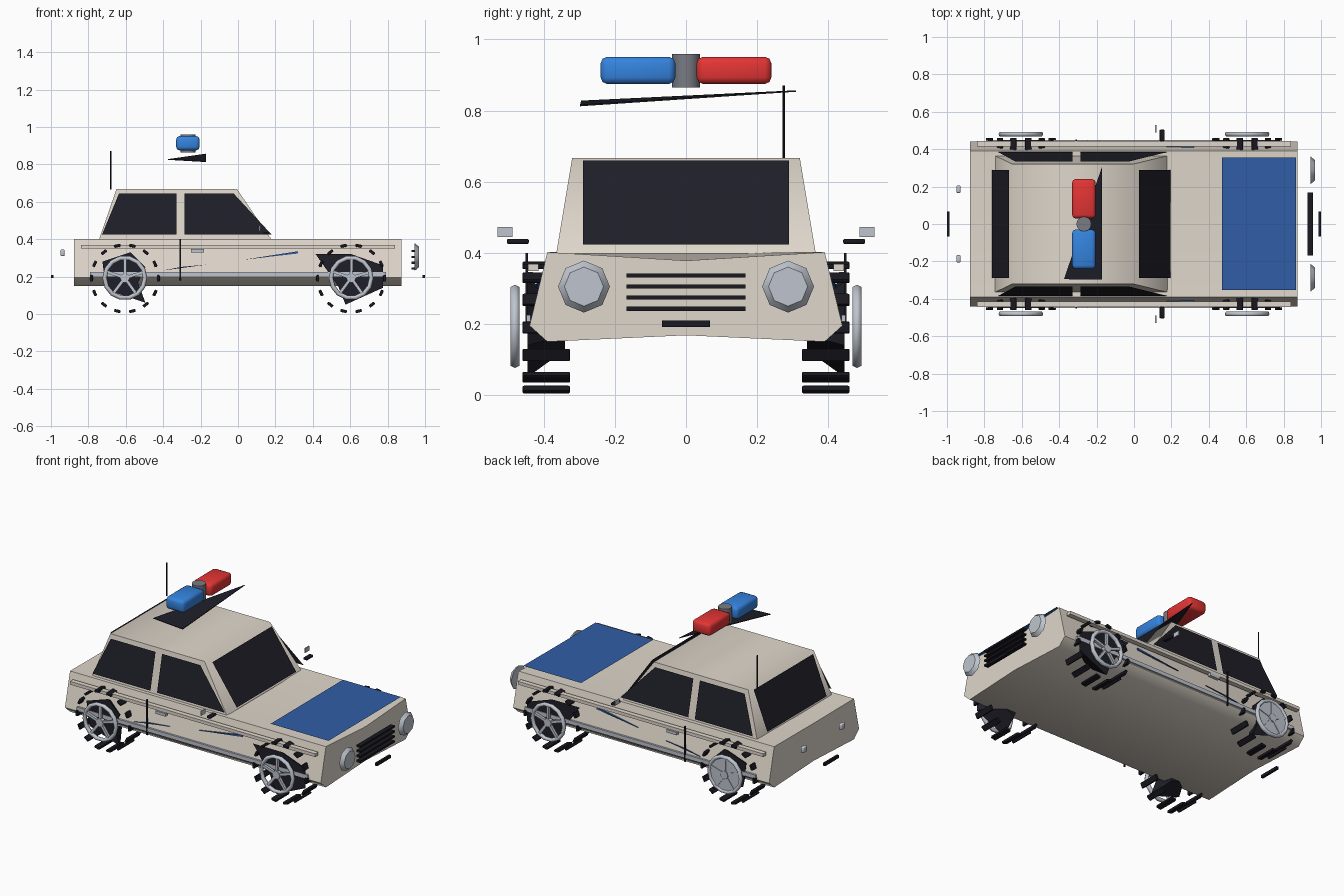
import bpy, bmesh, math
from mathutils import Vector, Matrix

if "Cube" in bpy.data.objects:
    bpy.data.objects.remove(bpy.data.objects["Cube"])


def mat(name, r, g, b):
    m = bpy.data.materials.new(name)
    m.diffuse_color = (r, g, b, 1)
    m.use_nodes = True
    m.node_tree.nodes["Principled BSDF"].inputs["Base Color"].default_value = m.diffuse_color
    return m


CREAM = mat("cream_paint", .74, .68, .60)
GLASS = mat("dark_glass", .013, .013, .021)
RUBBER = mat("black_rubber", .009, .009, .014)
SILVER = mat("silver", .52, .56, .62)
STEEL = mat("steel_grey", .19, .20, .23)
NAVY = mat("panel_blue", .030, .110, .38)
BLUE = mat("lamp_blue", .035, .23, .74)
RED = mat("lamp_red", .78, .035, .035)


def finish(name, bm, material, smooth=None):
    bmesh.ops.recalc_face_normals(bm, faces=bm.faces[:])
    me = bpy.data.meshes.new(name)
    bm.to_mesh(me)
    bm.free()
    me.materials.append(material)
    ob = bpy.data.objects.new(name, me)
    bpy.context.collection.objects.link(ob)
    if smooth:
        bpy.ops.object.select_all(action='DESELECT')
        ob.select_set(True)
        bpy.context.view_layer.objects.active = ob
        bpy.ops.object.shade_smooth_by_angle(angle=math.radians(smooth))
    return ob


def loft(name, low, top, material, smooth=None):
    """Closed solid between two polygons."""
    bm = bmesh.new()
    a = [bm.verts.new(p) for p in low]
    b = [bm.verts.new(p) for p in top]
    n = len(a)
    bm.faces.new(a[::-1])
    bm.faces.new(b)
    for i in range(n):
        bm.faces.new((a[i], a[(i + 1) % n], b[(i + 1) % n], b[i]))
    return finish(name, bm, material, smooth)


def prism(name, pts, vec, material, smooth=None):
    """Polygon extruded along a vector."""
    return loft(name, pts, [Vector(p) + Vector(vec) for p in pts], material, smooth)


def plate(name, pts, out, material):
    """Single flat pane whose normal points along out."""
    bm = bmesh.new()
    f = bm.faces.new([bm.verts.new(p) for p in pts])
    f.normal_update()
    if f.normal.dot(Vector(out)) < 0:
        f.normal_flip()
    me = bpy.data.meshes.new(name)
    bm.to_mesh(me)
    bm.free()
    me.materials.append(material)
    bpy.context.collection.objects.link(bpy.data.objects.new(name, me))


def add_box(bm, c, size, rot=0, bevel=0):
    """Box, optionally turned about the y axis and bevelled."""
    m = Matrix.Translation(c) @ Matrix.Rotation(rot, 4, 'Y') @ Matrix.Diagonal((*size, 1))
    v = bmesh.ops.create_cube(bm, size=1, matrix=m)['verts']
    if bevel:
        edges = list({e for w in v for e in w.link_edges})
        bmesh.ops.bevel(bm, geom=edges, offset=bevel, segments=2, affect='EDGES', profile=.5)


def box(name, c, size, material, bevel=0):
    bm = bmesh.new()
    add_box(bm, c, size, 0, bevel)
    return finish(name, bm, material, 50 if bevel else None)


def add_cyl(bm, c, r, depth, axis, sides, r2=None):
    rot = {'X': Matrix.Rotation(math.pi / 2, 4, 'Y'), 'Z': Matrix(),
           'Y': Matrix.Rotation(math.pi / 2, 4, 'X')}[axis]
    bmesh.ops.create_cone(bm, cap_ends=True, segments=sides, radius1=r,
                          radius2=r if r2 is None else r2, depth=depth,
                          matrix=Matrix.Translation(c) @ rot)


def cyl(name, c, r, depth, axis, sides, material, r2=None):
    bm = bmesh.new()
    add_cyl(bm, c, r, depth, axis, sides, r2)
    return finish(name, bm, material, 40)


def add_ring(bm, c, r, w, depth, sides):
    """Rounded ring around the y axis with a six-point cross-section."""
    loops = []
    for k in range(6):
        t = math.pi * k / 3
        rr, d = r + w * math.cos(t), depth * math.sin(t)
        loops.append([bm.verts.new((c[0] + rr * math.cos(2 * math.pi * i / sides), c[1] + d,
                                    c[2] + rr * math.sin(2 * math.pi * i / sides)))
                      for i in range(sides)])
    for k in range(6):
        a, b = loops[k], loops[(k + 1) % 6]
        for i in range(sides):
            j = (i + 1) % sides
            bm.faces.new((a[i], a[j], b[j], b[i]))


# body: sloped sides, hood dips slightly at the front
section = [(-.39, .15), (-.44, .195), (-.39, .402), (0, .4), (.39, .402), (.44, .195), (.39, .15), (0, .168)]
body = prism("body", [(-.877, y, z) for y, z in section], (1.752, 0, 0), CREAM, 60)
for v in body.data.vertices:
    if v.co.x > 0 and v.co.y == 0 and v.co.z > .3:
        v.co.z = .378

# cabin frustum
loft("cabin", ((-.743, -.365, .398), (.179, -.365, .398), (.179, .365, .398), (-.743, .365, .398)),
     ((-.65, -.32, .667), (-.005, -.32, .667), (-.005, .32, .667), (-.65, .32, .667)), CREAM, 75)

# windscreen and rear window
plate("windscreen", [(.195, -.29, .424), (.195, .29, .424), (.028, .29, .66), (.028, -.29, .66)],
      (1, 0, 0), GLASS)
plate("rear_window", [(-.76, -.29, .424), (-.76, .29, .424), (-.667, .29, .66), (-.667, -.29, .66)],
      (-1, 0, 0), GLASS)

# hood panel
plate("hood_panel", [(.47, -.352, .421), (.866, -.352, .421), (.866, .355, .423), (.47, .355, .423)],
      (0, 0, 1), NAVY)

for s, side in ((-1, "right"), (1, "left")):
    # side windows
    for nm, xs in (("rear", (-.727, -.33, -.33, -.636)), ("front", (-.285, .18, -.024, -.285))):
        plate(f"{side}_{nm}_side_window",
              [(xs[0], s * .385, .424), (xs[1], s * .385, .424), (xs[2], s * .335, .645), (xs[3], s * .335, .645)],
              (0, s, 0), GLASS)
    # rails, door seam, handle, blue slivers
    box(f"{side}_shoulder_rail", (0, s * .43, .359), (1.68, .03, .02), CREAM)
    box(f"{side}_sill_trim", (0, s * .443, .213), (1.58, .012, .024), SILVER)
    box(f"{side}_door_seam", (-.308, s * .448, .29), (.008, .008, .22), RUBBER)
    box(f"{side}_door_handle", (-.216, s * .44, .337), (.07, .02, .018), SILVER)
    prism(f"{side}_rear_stripe", [(-.405, s * .434, .232), (-.165, s * .427, .264), (-.3, s * .43, .252)],
          (0, s * .006, 0), NAVY)
    prism(f"{side}_front_stripe", [(.03, s * .418, .29), (.32, s * .408, .323), (.32, s * .408, .335)],
          (0, s * .008, 0), NAVY)
    # door mirror
    box(f"{side}_mirror_arm", (.15, s * .473, .432), (.026, .062, .014), RUBBER, .004)
    box(f"{side}_mirror_glass", (.116, s * .509, .458), (.006, .042, .028), SILVER)
    # headlight and tail light
    cyl(f"{side}_headlight", (.956, s * .287, .305), .073, .022, 'X', 8, SILVER, .055)
    box(f"{side}_tail_light", (-.938, s * .186, .327), (.022, .04, .036), SILVER, .006)

    # wheels: separate tread blocks, jagged tapered tyre core, spoked rim
    cores = {"front": (.605, [(-.19, .13), (.0, .13), (.17, .07), (.17, -.05), (-.03, -.14), (-.07, -.04)]),
             "rear": (-.605, [(-.12, .09), (.03, .14), (.11, .06), (.07, -.02), (.11, -.13), (-.1, -.06)])}
    for nm, (cx, outline) in cores.items():
        bm = bmesh.new()
        for k in range(14):
            a = 2 * math.pi * k / 14
            add_box(bm, (cx + .179 * math.cos(a), s * .393, .19 + .179 * math.sin(a)),
                    (.016, .134, .034), -a, .004)
        finish(f"{side}_{nm}_tyre_treads", bm, RUBBER)
        loft(f"{side}_{nm}_tyre_core", [(cx + x * .45, s * .34, .19 + z * .45) for x, z in outline],
             [(cx + x, s * .446, .19 + z) for x, z in outline], GLASS)
        bm = bmesh.new()
        c = (cx, s * .481, .193)
        add_ring(bm, c, .108, .012, .014, 14)
        add_cyl(bm, c, .026, .024, 'Y', 8)
        for k in range(5):
            a = 2 * math.pi * k / 5 + .3
            add_box(bm, (cx + .06 * math.cos(a), s * .481, .193 + .06 * math.sin(a)),
                    (.09, .016, .016), -a)
        if (side, nm) == ("left", "rear"):  # this rim is closed by a cover
            add_cyl(bm, c, .105, .008, 'Y', 10)
        finish(f"{side}_{nm}_wheel_rim", bm, SILVER, 65)

# grille bars and number plates
for i in range(4):
    box(f"grille_bar_{i + 1}", (.942, 0, .243 + .031 * i), (.028, .336, .012), RUBBER)
for s, nm in ((1, "front"), (-1, "rear")):
    box(f"{nm}_plate", (s * .993, 0, .2), (.014, .134, .018), RUBBER)

# roof light bar with its angular base sheet
box("red_lamp", (-.268, .135, .913), (.125, .21, .076), RED, .018)
box("blue_lamp", (-.268, -.135, .913), (.125, .21, .076), BLUE, .018)
cyl("lamp_hub", (-.268, 0, .912), .04, .095, 'Z', 12, STEEL)
prism("lamp_base", [(-.17, .31, .853), (-.17, -.298, .812), (-.374, -.295, .824)], (0, 0, .004), GLASS)

# aerial
cyl("aerial", (-.681, .275, .768), .004, .205, 'Z', 8, RUBBER)
